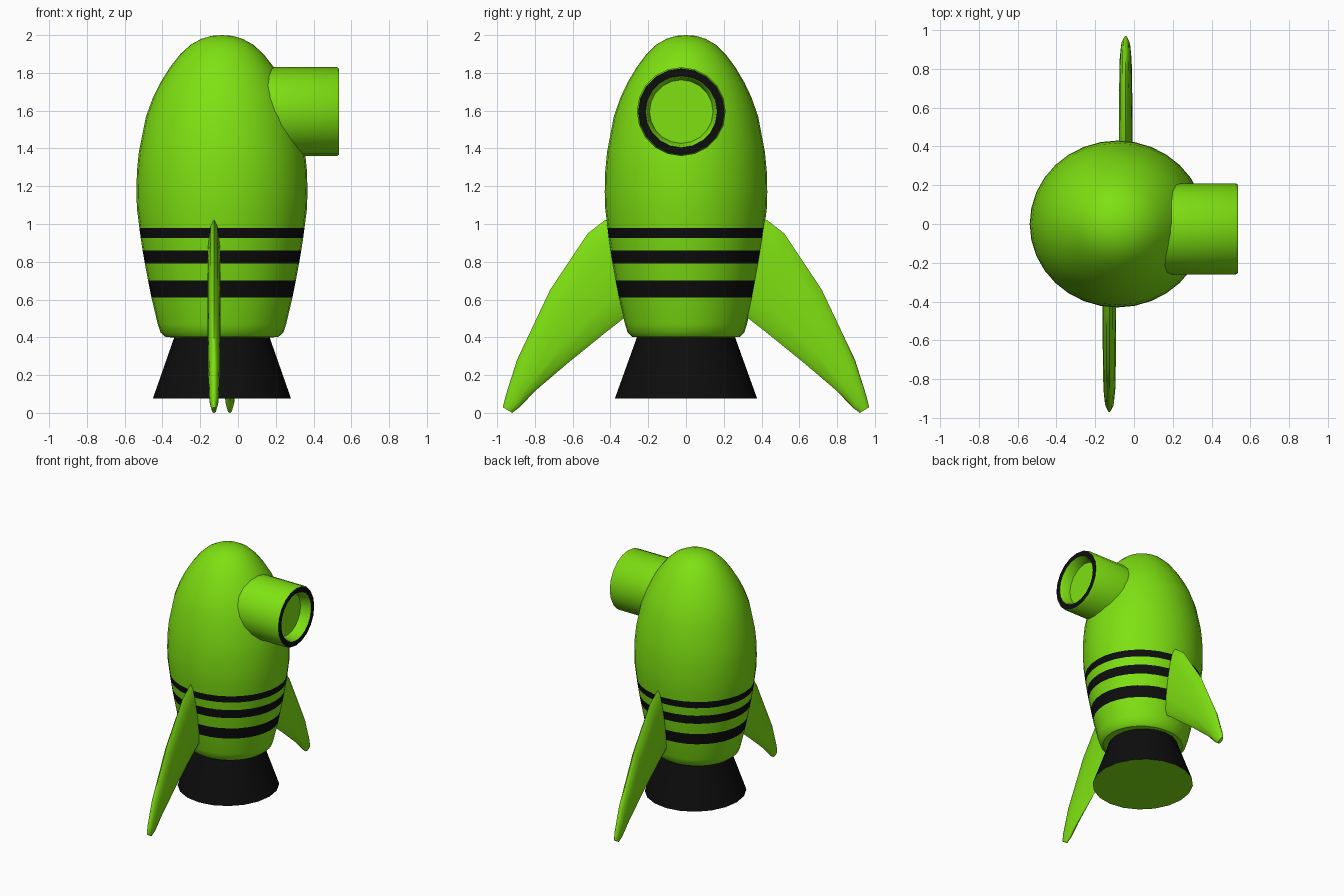
import bpy, bmesh, math
from mathutils import Matrix, Vector

if "Cube" in bpy.data.objects:
    bpy.data.objects.remove(bpy.data.objects["Cube"])


def material(name, color):
    m = bpy.data.materials.new(name)
    m.diffuse_color = (*color, 1.0)
    m.use_nodes = True
    m.node_tree.nodes["Principled BSDF"].inputs["Base Color"].default_value = m.diffuse_color
    return m


MATS = [material("lime green", (0.21, 0.75, 0.006)),
        material("black", (0.004, 0.004, 0.004))]


def finish(bm, name, angle=35):
    bmesh.ops.recalc_face_normals(bm, faces=bm.faces)
    me = bpy.data.meshes.new(name)
    bm.to_mesh(me)
    bm.free()
    for m in MATS:
        me.materials.append(m)
    for p in me.polygons:
        p.use_smooth = True
    me.set_sharp_from_angle(angle=math.radians(angle))
    ob = bpy.data.objects.new(name, me)
    bpy.context.collection.objects.link(ob)
    return ob


def loft(bm, rings):
    """Bridge consecutive rings and cap both ends; returns the faces per band."""
    rings = [[bm.verts.new(p) for p in r] for r in rings]
    n = len(rings[0])
    bands = []
    for a, b in zip(rings, rings[1:]):
        bands.append([bm.faces.new((a[i], a[(i + 1) % n], b[(i + 1) % n], b[i]))
                      for i in range(n)])
    caps = [bm.faces.new(rings[0]), bm.faces.new(rings[-1])]
    return bands, caps


def lathe(name, profile, segs, matrix, black_bands=()):
    """Spin (radius, height) points about local z."""
    bm = bmesh.new()
    rings = [[Vector((r * math.cos(t), r * math.sin(t), h))
              for t in (2 * math.pi * i / segs for i in range(segs))]
             for r, h in profile]
    bands, _ = loft(bm, rings)
    for b in black_bands:
        for f in bands[b]:
            f.material_index = 1
    bmesh.ops.remove_doubles(bm, verts=bm.verts, dist=0.0005)
    bm.transform(matrix)
    return finish(bm, name)


CX = -0.085

# Egg-shaped hull with three painted bands
hull = [(0.27, 0.40), (0.30, 0.403), (0.325, 0.425), (0.34, 0.47), (0.373, 0.61),
        (0.391, 0.70), (0.408, 0.79), (0.42, 0.86), (0.43, 0.925), (0.437, 0.978),
        (0.45, 1.08), (0.453, 1.17), (0.45, 1.28), (0.44, 1.38), (0.402, 1.57),
        (0.365, 1.67), (0.325, 1.75), (0.275, 1.83), (0.22, 1.90), (0.165, 1.95),
        (0.11, 1.98), (0.055, 1.996), (0.0001, 2.0)]
lathe("hull", hull, 32,
      Matrix.Translation((CX, 0, 0)) @ Matrix.Diagonal((1, 0.95, 1, 1)),
      black_bands=(4, 6, 8))

# Flared engine nozzle, black outside and green underneath
lathe("engine_nozzle", [(0.366, 0.075), (0.235, 0.45)], 20,
      Matrix.Translation((CX, 0, 0)) @ Matrix.Diagonal((1, 1.03, 1, 1)),
      black_bands=(0,))

# Round window tube pointing to +x, with black rim and recessed pane
tube = [(0.235, 0.10), (0.235, 0.525), (0.228, 0.535), (0.19, 0.535),
        (0.182, 0.525), (0.168, 0.455)]
lathe("window_tube", tube, 20,
      Matrix.Translation((0, -0.025, 1.595)) @ Matrix.Rotation(math.pi / 2, 4, 'Y'),
      black_bands=(2,))


# Swept fins: lens-like sections between leading and trailing edge
def fin(name, side, x):
    sections = [((0.30, 1.06), (0.22, 0.58), 0.035),
                ((0.43, 1.02), (0.33, 0.50), 0.035),
                ((0.52, 0.95), (0.42, 0.43), 0.035),
                ((0.72, 0.65), (0.63, 0.26), 0.034),
                ((0.895, 0.28), (0.80, 0.115), 0.031),
                ((0.955, 0.09), (0.88, 0.03), 0.024),
                ((0.97, 0.03), (0.92, 0.0), 0.012)]
    rings = []
    for lead, trail, thick in sections:
        a, b = Vector(lead), Vector(trail)
        ring = []
        for i in range(12):
            t = 2 * math.pi * i / 12
            p = (a + b) / 2 + (a - b) / 2 * math.cos(t)
            ring.append((x + thick * math.sin(t), side * p.x, p.y))
        rings.append(ring)
    bm = bmesh.new()
    loft(bm, rings)
    return finish(bm, name, 60)


fin("front_fin", -1, -0.127)
fin("back_fin", 1, -0.043)
